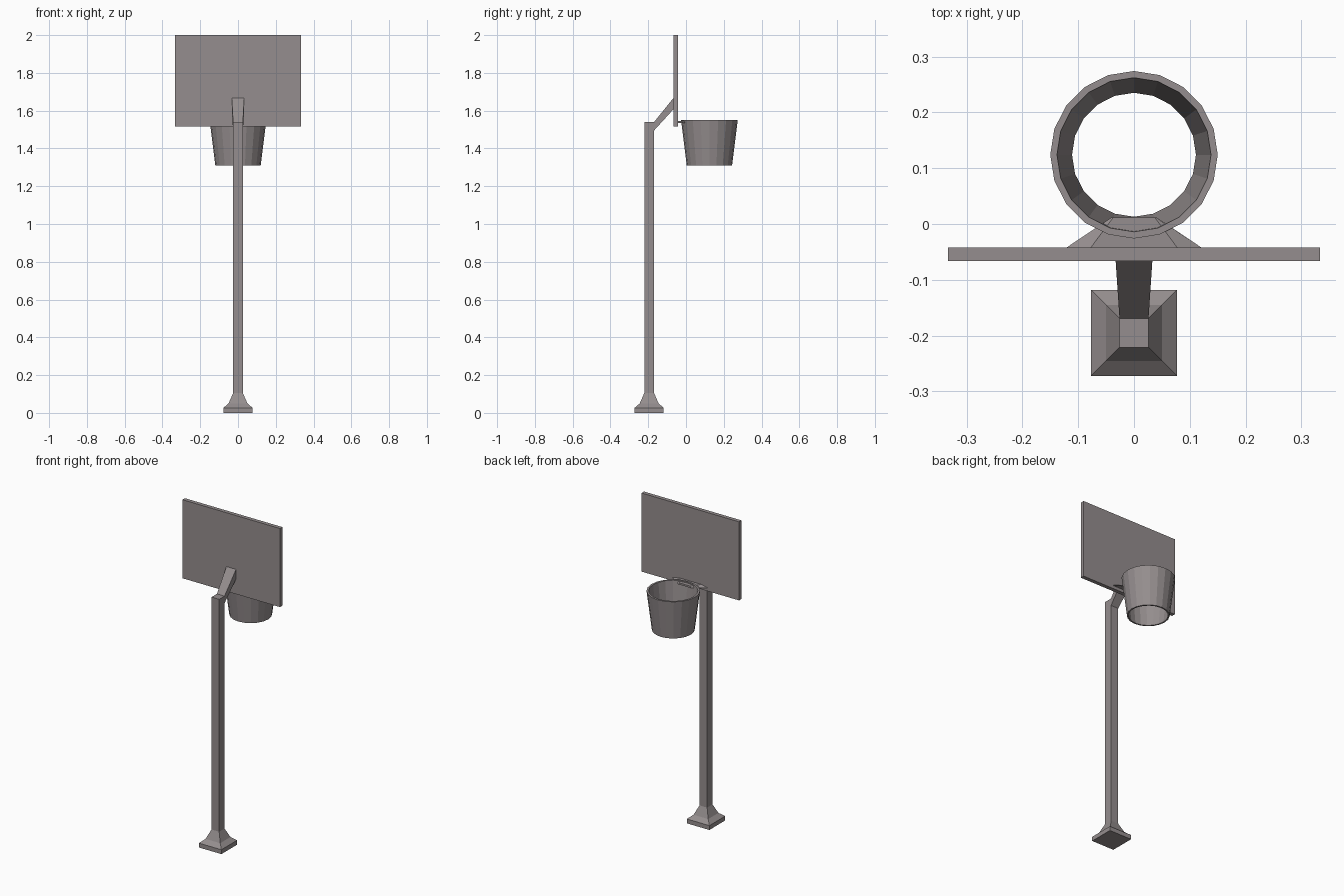
import bpy
import bmesh
import math

cube = bpy.data.objects.get("Cube")
if cube:
    bpy.data.objects.remove(cube, do_unlink=True)

# Single warm grey for every part
COLOR = (0.30, 0.27, 0.272, 1)
grey = bpy.data.materials.new("warm_grey")
grey.use_nodes = True
grey.diffuse_color = COLOR
grey.node_tree.nodes["Principled BSDF"].inputs["Base Color"].default_value = COLOR


def loft(name, rings, closed=False):
    """Bridge matching vertex rings; cap the ends, or join last to first."""
    bm = bmesh.new()
    loops = [[bm.verts.new(p) for p in ring] for ring in rings]
    pairs = list(zip(loops, loops[1:]))
    if closed:
        pairs.append((loops[-1], loops[0]))
    else:
        bm.faces.new(loops[0])
        bm.faces.new(loops[-1])
    for a, b in pairs:
        for i in range(len(a)):
            j = (i + 1) % len(a)
            bm.faces.new((a[i], a[j], b[j], b[i]))
    bmesh.ops.recalc_face_normals(bm, faces=bm.faces)
    mesh = bpy.data.meshes.new(name)
    bm.to_mesh(mesh)
    bm.free()
    mesh.materials.append(grey)
    obj = bpy.data.objects.new(name, mesh)
    bpy.context.collection.objects.link(obj)
    return obj


def rect(hx, y0, y1, z):
    return [(-hx, y0, z), (hx, y0, z), (hx, y1, z), (-hx, y1, z)]


def upright(hx, y, z0, z1):
    return [(-hx, y, z0), (hx, y, z0), (hx, y, z1), (-hx, y, z1)]


def circle(r, z, y=0.124, sides=20):
    steps = [math.tau * i / sides for i in range(sides)]
    return [(r * math.cos(a), y + r * math.sin(a), z) for a in steps]


# Square post with a stepped, flared foot
POST_Y, POST_R = -0.195, 0.026
profile = [(0.077, 0), (0.077, 0.027), (0.05, 0.05), (POST_R, 0.105), (POST_R, 1.54)]
loft("post_and_foot", [rect(r, POST_Y - r, POST_Y + r, z) for r, z in profile])

# Slanted arm, widening towards the board
loft("support_arm", [upright(POST_R, POST_Y + POST_R, 1.495, 1.54),
                     upright(0.033, -0.064, 1.61, 1.67)])

# Backboard
loft("backboard", [rect(0.333, -0.066, -0.042, z) for z in (1.515, 2.0)])

# Tapered bracket with sloping sides
bracket = []
for y, low, high in ((-0.043, 0.122, 0.078), (0.012, 0.04, 0.037)):
    bracket.append([(-low, y, 1.534), (low, y, 1.534), (high, y, 1.545), (-high, y, 1.545)])
loft("hoop_bracket", bracket)

# Open, thin-walled tapered hoop basket
loft("hoop_basket", [circle(0.12, 1.31), circle(0.15, 1.55),
                     circle(0.138, 1.55), circle(0.111, 1.31)], closed=True)
